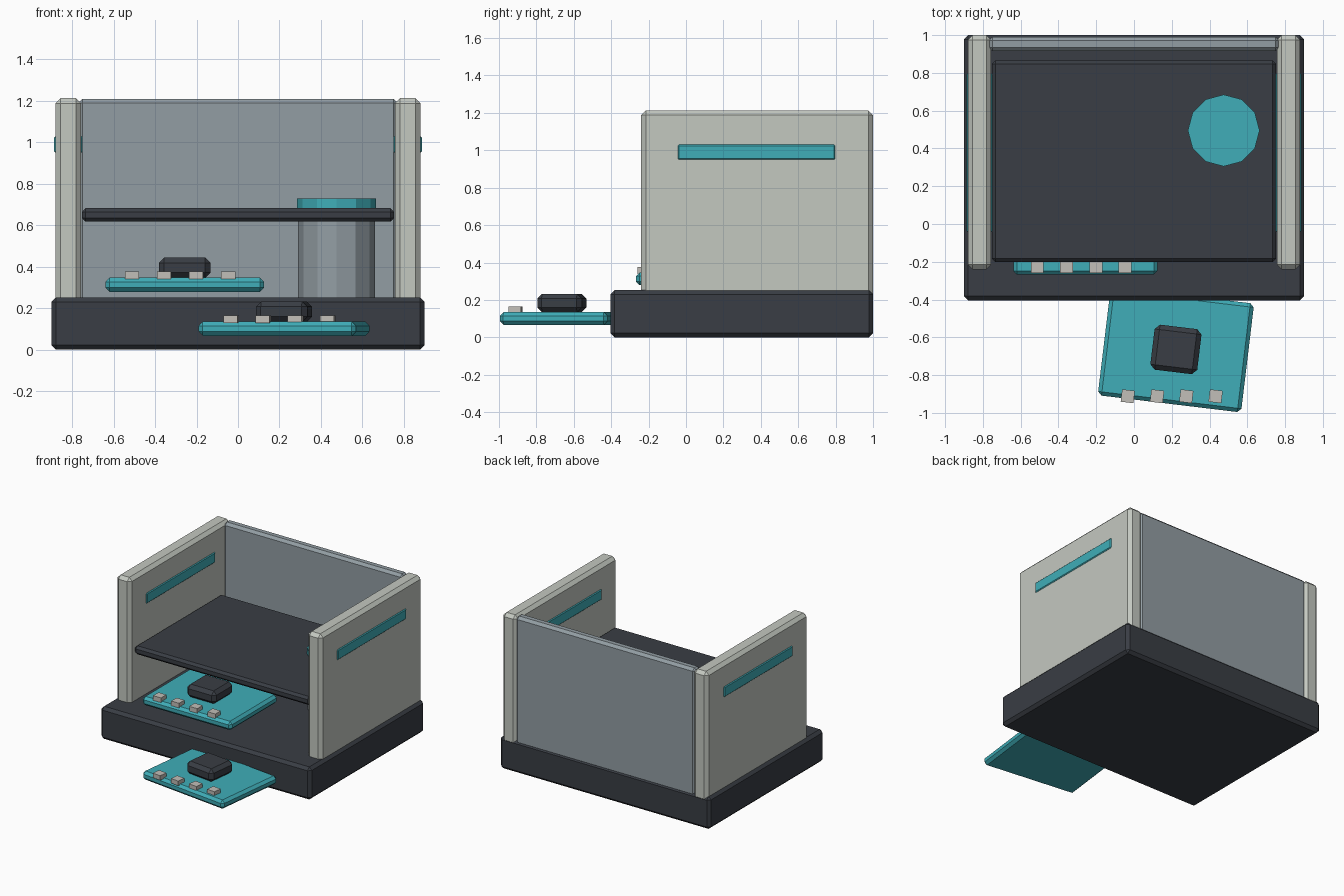
import bpy
import bmesh
from math import cos, sin
from mathutils import Matrix

cube = bpy.data.objects.get("Cube")
if cube:
    bpy.data.objects.remove(cube, do_unlink=True)


def material(name, r, g, b):
    m = bpy.data.materials.new(name)
    m.use_nodes = True
    m.diffuse_color = (r, g, b, 1)
    m.node_tree.nodes["Principled BSDF"].inputs["Base Color"].default_value = (r, g, b, 1)
    return m


CHARCOAL = material("charcoal", 0.041, 0.047, 0.058)
PALE_GREY = material("pale grey", 0.55, 0.58, 0.53)
SLATE = material("slate grey", 0.29, 0.34, 0.37)
TEAL = material("teal", 0.05, 0.42, 0.48)
METAL = material("warm metal", 0.54, 0.52, 0.48)


def finish(name, bm, mat):
    mesh = bpy.data.meshes.new(name)
    bm.to_mesh(mesh)
    bm.free()
    mesh.materials.append(mat)
    obj = bpy.data.objects.new(name, mesh)
    bpy.context.collection.objects.link(obj)
    return obj


def box(name, centre, size, mat, chamfer=0.0, turn=0.0):
    """Chamfered box, turned about its own vertical axis."""
    bm = bmesh.new()
    bmesh.ops.create_cube(bm, size=1, matrix=Matrix.Diagonal((*size, 1)))
    if chamfer:
        bmesh.ops.bevel(bm, geom=bm.edges[:], offset=chamfer, segments=1, affect='EDGES')
    obj = finish(name, bm, mat)
    obj.location = centre
    obj.rotation_euler.z = turn
    return obj


def drum(name, x, y, bottom, top, radius, mat):
    """Twelve-sided upright cylinder."""
    bm = bmesh.new()
    bmesh.ops.create_cone(bm, cap_ends=True, segments=12, radius1=radius,
                          radius2=radius, depth=top - bottom)
    obj = finish(name, bm, mat)
    obj.location = (x, y, (bottom + top) / 2)
    return obj


# Case: base, back panel and shelf
box("base", (0, 0.298, 0.126), (1.8, 1.404, 0.252), CHARCOAL, 0.022)
box("back_panel", (0, 0.953, 0.715), (1.54, 0.075, 0.99), SLATE, 0.02)
box("shelf", (0, 0.332, 0.65), (1.505, 1.065, 0.066), CHARCOAL, 0.018)

# Side walls, each with a bar passing through
for side, x in (("right", -0.818), ("left", 0.818)):
    box(side + "_wall", (x, 0.38, 0.71), (0.124, 1.24, 1.005), PALE_GREY, 0.025)
    box(side + "_accent_bar", (x, 0.377, 0.99), (0.137, 0.84, 0.08), TEAL, 0.006)

# Column under the shelf with its cap above
drum("column", 0.475, 0.495, 0.24, 0.685, 0.185, SLATE)
drum("column_cap", 0.475, 0.495, 0.68, 0.728, 0.19, TEAL)


# Circuit boards with a chip and a row of contacts
def circuit_board(name, x, y, z, turn):
    box(name + "_board", (x, y, z), (0.764, 0.58, 0.068), TEAL, 0.02, turn)
    box(name + "_chip", (x, y, z + 0.082), (0.25, 0.24, 0.1), CHARCOAL, 0.026, turn)
    for i in range(4):
        box(f"{name}_contact_{i + 1}", (x - 0.255 + i * 0.155, y - 0.248, z + 0.045),
            (0.068, 0.066, 0.036), METAL, 0, turn)


circuit_board("upper", -0.257, 0.022, 0.313, 0)
circuit_board("lower", 0.222, -0.664, 0.101, -0.12)
